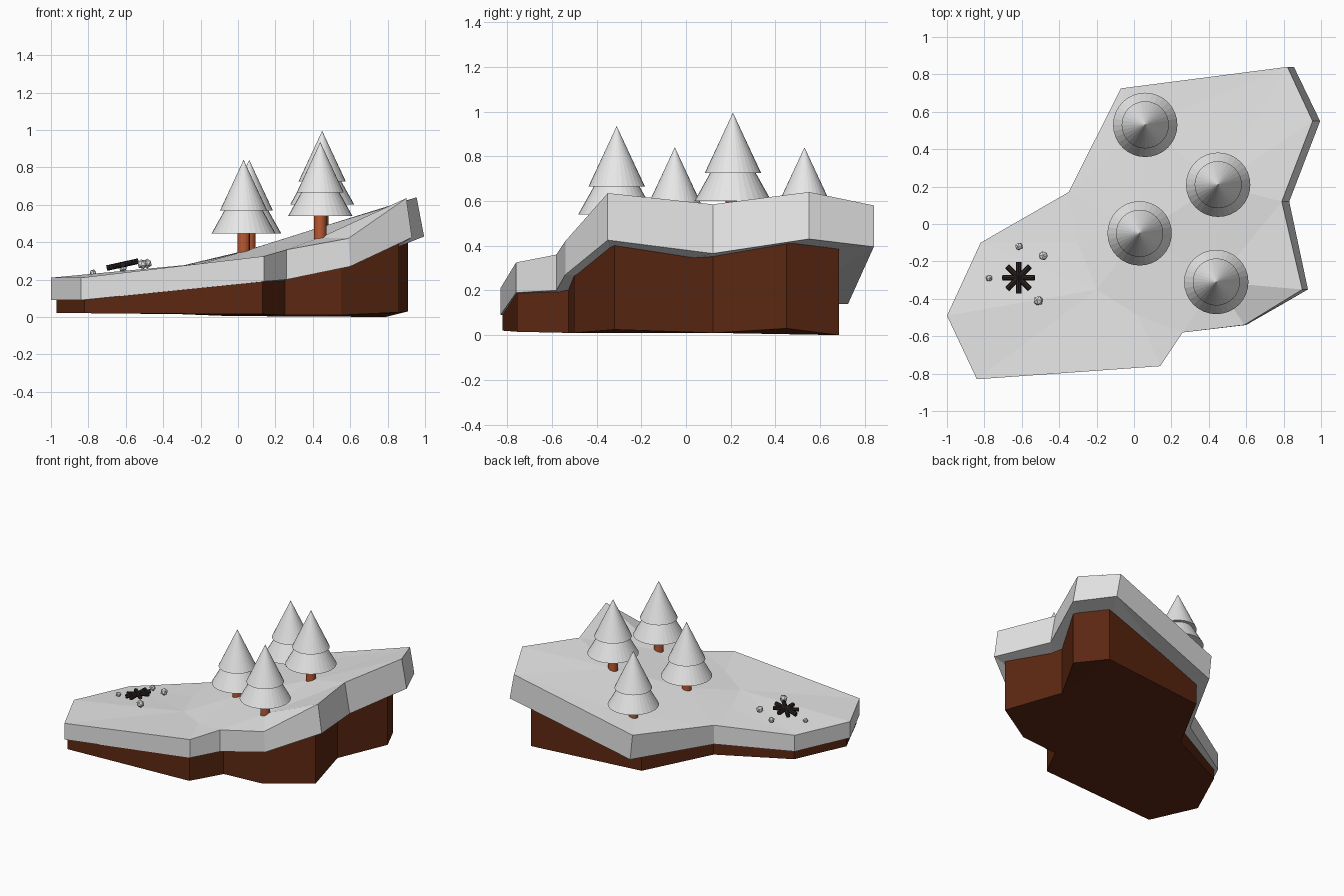
import bpy
import bmesh
import math
from mathutils import Matrix, Vector
from mathutils.geometry import delaunay_2d_cdt

cube = bpy.data.objects.get("Cube")
if cube:
    bpy.data.objects.remove(cube, do_unlink=True)


def material(name, rgb):
    mat = bpy.data.materials.new(name)
    mat.use_nodes = True
    mat.diffuse_color = (*rgb, 1)
    bsdf = mat.node_tree.nodes["Principled BSDF"]
    bsdf.inputs["Base Color"].default_value = (*rgb, 1)
    bsdf.inputs["Roughness"].default_value = 0.9
    return mat


snow = material("snow white", (0.8, 0.8, 0.8))
earth = material("earth brown", (0.11, 0.021, 0.006))
bark = material("bark orange", (0.5, 0.1, 0.03))
char = material("charred wood", (0.022, 0.016, 0.014))


def finish(bm, name, mat):
    bmesh.ops.recalc_face_normals(bm, faces=bm.faces)
    mesh = bpy.data.meshes.new(name)
    bm.to_mesh(mesh)
    bm.free()
    mesh.materials.append(mat)
    obj = bpy.data.objects.new(name, mesh)
    bpy.context.collection.objects.link(obj)
    return obj


def slab(name, top, bottom, rim, mat):
    """Solid between two point sheets whose first `rim` points are the outline."""
    flat = [Vector(p[:2]) for p in top]
    cdt = delaunay_2d_cdt(flat, [], [list(range(rim))], 1, 1e-5)
    tris, orig = cdt[2], cdt[3]
    bm = bmesh.new()
    sheets = [[bm.verts.new(p) for p in pts] for pts in (top, bottom)]
    for sheet in sheets:
        for tri in tris:
            bm.faces.new([sheet[orig[i][0]] for i in tri])
    for i in range(rim):
        j = (i + 1) % rim
        bm.faces.new((sheets[0][i], sheets[0][j], sheets[1][j], sheets[1][i]))
    bmesh.ops.delete(bm, geom=[v for v in bm.verts if not v.link_faces], context="VERTS")
    return finish(bm, name, mat)


def cone(name, mat, low, high, r_low, r_high, sides):
    """Tapered cylinder between two points."""
    low, high = Vector(low), Vector(high)
    axis = high - low
    turn = axis.to_track_quat("Z", "Y").to_matrix().to_4x4()
    bm = bmesh.new()
    bmesh.ops.create_cone(bm, cap_ends=True, segments=sides, radius1=r_low,
                          radius2=r_high, depth=axis.length,
                          matrix=Matrix.Translation((low + high) / 2) @ turn)
    return finish(bm, name, mat)


# Snow outline: x, y, top height, sideways lean of the lower edge, thickness
rim = [
    (-1, -.49, .21, 0, .12), (-.84, -.83, .21, 0, .12),
    (.14, -.76, .325, 0, .135), (.26, -.58, .36, 0, .16),
    (.59, -.54, .42, .01, .15), (.9, -.35, .635, .03, .21),
    (.79, .12, .585, .04, .22), (.955, .55, .64, .04, .21),
    (.82, .84, .58, .035, .185), (-.07, .725, .325, .02, .185),
    (-.35, .17, .262, 0, .14), (-.82, -.1, .21, 0, .12),
]
# Ground points along the crease and under the trees
inner = [(-.3, -.1, .268), (-.2, -.35, .285), (.02, -.49, .31),
         (.44, -.31, .425), (.45, .21, .483), (.03, -.05, .35), (.06, .53, .36)]
top = [p[:3] for p in rim] + inner
bottom = [(x + dx, y, z - t) for x, y, z, dx, t in rim]
bottom += [(x, y, z - .16) for x, y, z in inner]
slab("snow_cover", top, bottom, len(rim), snow)

# Earth base, inset below the snow
base = [(-.97, -.49, .02), (-.82, -.82, .02), (.13, -.755, .015),
        (.25, -.525, .01), (.55, -.5, .01), (.86, -.32, .025),
        (.73, .12, .01), (.91, .45, .03), (.79, .685, 0),
        (-.05, .59, .005), (-.31, .12, .015), (-.8, -.12, .02)]
base_top = [(x, y, under[2] + .03) for (x, y, z), under in zip(base, bottom)]
slab("earth_base", base_top, base, len(base), earth)

# Snowy trees: x, y, height of the lowest branches
for n, (x, y, z) in enumerate([(.06, .53, .445), (.45, .21, .6),
                               (.03, -.05, .445), (.44, -.31, .54)], 1):
    cone(f"tree_{n}_trunk", bark, (x, y, z - .18), (x, y, z + .02), .033, .033, 16)
    cone(f"tree_{n}_lower_branches", snow, (x, y, z), (x, y, z + .2), .172, .06, 32)
    cone(f"tree_{n}_upper_branches", snow, (x, y, z + .125), (x, y, z + .395), .126, 0, 32)

# Campfire logs crossing at one centre on the slope
centre = Vector((-.617, -.287, .28))
for n in range(4):
    a = n * math.pi / 4
    half = Vector((math.cos(a), math.sin(a), math.cos(a) * .22)) * .085
    cone(f"fire_log_{n + 1}", char, centre - half, centre + half, .015, .015, 8)

# Snowy stones around the fire
for n, (x, y, z, r) in enumerate([(-.775, -.29, .236, .019), (-.615, -.12, .262, .022),
                                  (-.485, -.17, .286, .026), (-.512, -.41, .282, .027)], 1):
    bm = bmesh.new()
    bmesh.ops.create_icosphere(bm, subdivisions=1, radius=r,
                               matrix=Matrix.Translation((x, y, z)) @ Matrix.Rotation(n, 4, "X"))
    finish(bm, f"fire_stone_{n}", snow)
